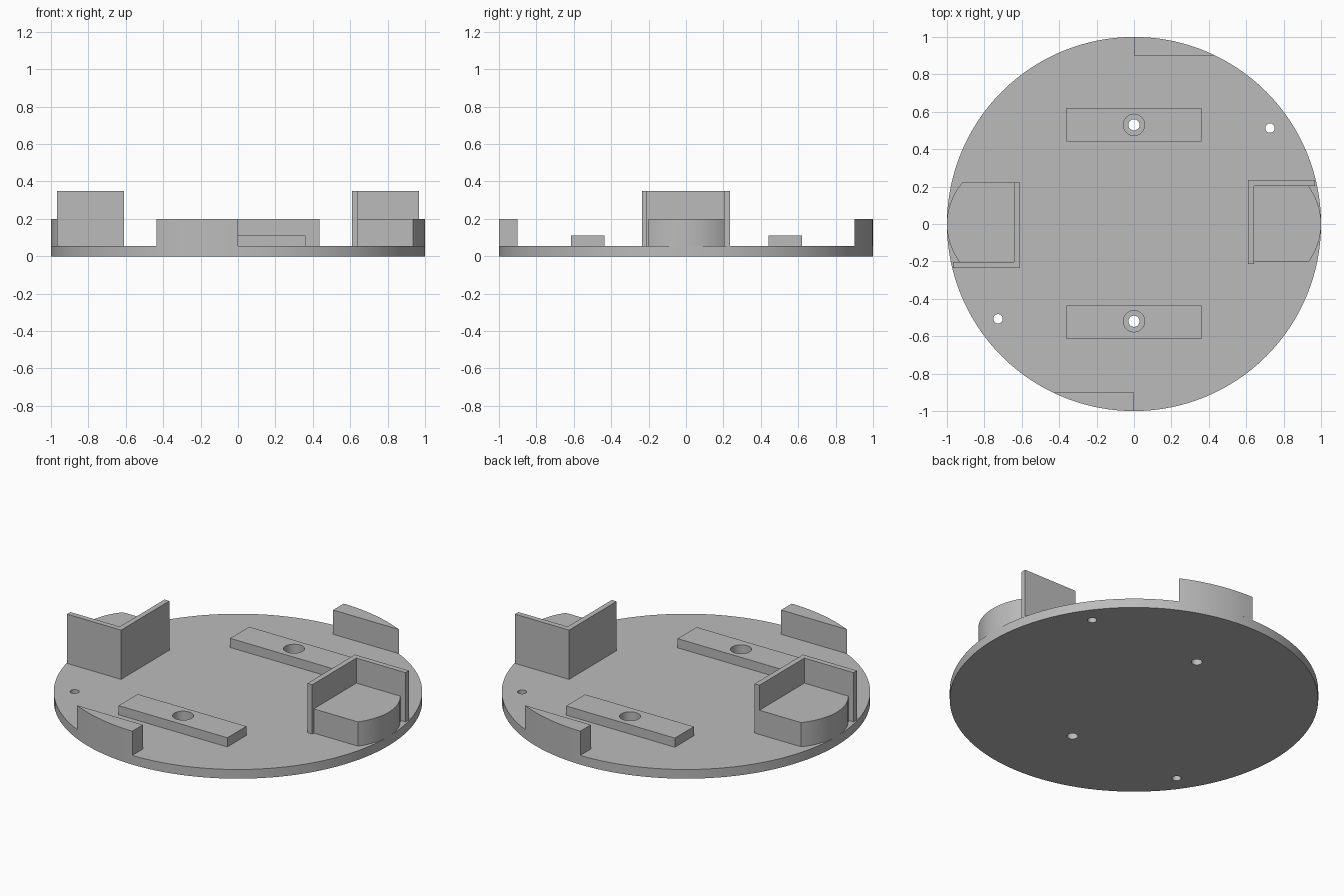
import bpy
import bmesh
from math import sin, cos, pi, asin, acos, radians

cube = bpy.data.objects.get("Cube")
if cube:
    bpy.data.objects.remove(cube, do_unlink=True)

grey = bpy.data.materials.new("plain grey")
grey.use_nodes = True
grey.diffuse_color = (0.5, 0.5, 0.5, 1)
grey.node_tree.nodes["Principled BSDF"].inputs["Base Color"].default_value = (0.5, 0.5, 0.5, 1)

PLATE = 0.055   # top of the base disc
LOW = 0.2       # top of rim lugs and rounded blocks
HIGH = 0.35     # top of the corner walls


def arc(cx, cy, r, a0, a1, n):
    return [(cx + r * cos(a0 + (a1 - a0) * i / n),
             cy + r * sin(a0 + (a1 - a0) * i / n)) for i in range(n + 1)]


def circle(cx, cy, r, n):
    return arc(cx, cy, r, 0, 2 * pi, n)[:-1]


def rect(x0, x1, y0, y1):
    return [(x0, y0), (x1, y0), (x1, y1), (x0, y1)]


def prism(name, outline, z0, z1, turn=1):
    """Extrude an outline upward; turn=-1 places it half a turn around z."""
    bm = bmesh.new()
    face = bm.faces.new([bm.verts.new((x * turn, y * turn, z0)) for x, y in outline])
    top = bmesh.ops.extrude_face_region(bm, geom=[face])["geom"]
    bmesh.ops.translate(bm, vec=(0, 0, z1 - z0),
                        verts=[v for v in top if isinstance(v, bmesh.types.BMVert)])
    bmesh.ops.recalc_face_normals(bm, faces=bm.faces)
    mesh = bpy.data.meshes.new(name)
    bm.to_mesh(mesh)
    bm.free()
    mesh.materials.append(grey)
    ob = bpy.data.objects.new(name, mesh)
    bpy.context.collection.objects.link(ob)
    return ob


def select_only(ob):
    bpy.ops.object.select_all(action="DESELECT")
    ob.select_set(True)
    bpy.context.view_layer.objects.active = ob


def drill(ob, x, y, r):
    """Cut a round hole right through a part."""
    cutter = prism("hole_cutter", circle(x, y, r, 32), -0.1, 0.5)
    cutter.hide_render = True
    mod = ob.modifiers.new("hole", "BOOLEAN")
    mod.operation = "DIFFERENCE"
    mod.solver = "EXACT"
    mod.object = cutter
    select_only(ob)
    bpy.ops.object.modifier_apply(modifier=mod.name)
    bpy.data.objects.remove(cutter, do_unlink=True)


# Base disc with two screw holes and two small locating holes
disc = prism("base_disc", circle(0, 0, 1, 128), 0, PLATE)
for x, y, r in [(0, 0.53, 0.03), (0, -0.52, 0.03), (0.727, 0.513, 0.025), (-0.727, -0.507, 0.025)]:
    drill(disc, x, y, r)
parts = [disc]

# Raised bars, bored wider than the screw holes
for name, y in [("back_bar", 0.53), ("front_bar", -0.525)]:
    bar = prism(name, rect(-0.36, 0.36, y - 0.09, y + 0.09), PLATE, 0.11)
    drill(bar, 0, 0.53 if y > 0 else -0.52, 0.057)
    parts.append(bar)

# Features that repeat after half a turn
for side, end, turn, y_open in [("left", "back", 1, -0.2), ("right", "front", -1, -0.222)]:
    # Rim lug: slice of the disc beyond a chord, ending at the centre line
    lug = [(0, 0.9)] + arc(0, 0, 1, asin(0.9), pi / 2, 20)
    parts.append(prism(end + "_rim_lug", lug, PLATE, LOW, turn))

    # Corner wall: L-shaped
    wall = [(0.61, y_open - 0.015 * (turn > 0)), (0.642, y_open - 0.015 * (turn > 0)),
            (0.642, 0.203), (0.968, 0.203), (0.968, 0.235), (0.61, 0.235)]
    parts.append(prism(side + "_corner_wall", wall, PLATE, HIGH, turn))

    # Block with a rounded outer end, nested inside the corner wall
    r = 0.34
    block = ([(0.642, 0.203), (0.642, y_open)]
             + arc(1 - r, 0, r, asin(y_open / r), asin(0.203 / r), 24))
    parts.append(prism(side + "_rounded_block", block, PLATE, LOW, turn))

for ob in parts:
    select_only(ob)
    bpy.ops.object.shade_smooth_by_angle(angle=radians(30))
